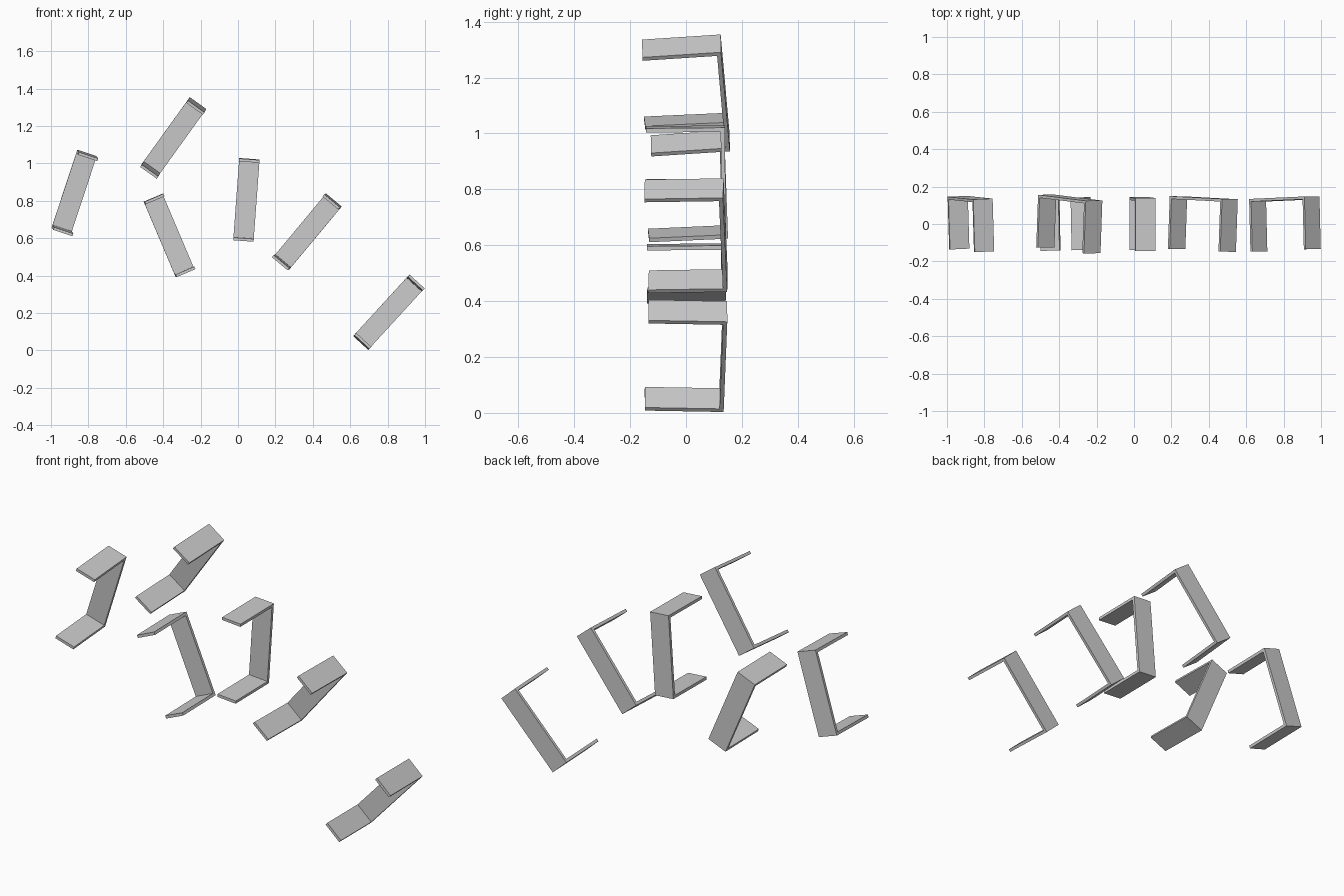
import bpy, bmesh
from math import radians, sin, cos
from mathutils import Vector, Matrix

if "Cube" in bpy.data.objects:
    bpy.data.objects.remove(bpy.data.objects["Cube"])

LENGTH, WIDTH, DEPTH, THICK = 0.438, 0.109, 0.282, 0.015


def bracket(name, x, z, lean, dx, dz):
    """C-shaped bracket, open to the front; dx and dz skew its facing direction."""
    h, d, t = LENGTH / 2, DEPTH / 2, THICK
    # C profile in (y, z), flanges pointing to -y
    profile = [(-d, -h), (d, -h), (d, h), (-d, h),
               (-d, h - t), (d - t, h - t), (d - t, -h + t), (-d, -h + t)]
    bm = bmesh.new()
    face = bm.faces.new([bm.verts.new((-WIDTH / 2, py, pz)) for py, pz in profile])
    ext = bmesh.ops.extrude_face_region(bm, geom=[face])
    bmesh.ops.translate(bm, vec=(WIDTH, 0, 0),
                        verts=[g for g in ext["geom"] if isinstance(g, bmesh.types.BMVert)])
    bmesh.ops.recalc_face_normals(bm, faces=bm.faces)
    mesh = bpy.data.meshes.new(name)
    bm.to_mesh(mesh)
    bm.free()
    obj = bpy.data.objects.new(name, mesh)
    bpy.context.collection.objects.link(obj)

    # Orientation from lean in the front plane and slight facing skew
    back = -Vector((dx, -1, dz)).normalized()
    a = radians(lean)
    up = Vector((sin(a), 0, cos(a)))
    up = (up - back * up.dot(back)).normalized()
    right = back.cross(up)
    rot = Matrix((right, back, up)).transposed().to_4x4()
    obj.matrix_world = Matrix.Translation((x, 0, z)) @ rot
    return obj


# Scattered brackets: x, z, lean angle, facing skew
bracket("bracket_far_left", -0.872, 0.842, 18.2, 0.03, -0.045)
bracket("bracket_top", -0.346, 1.136, 35.7, -0.035, -0.065)
bracket("bracket_mid_left", -0.366, 0.615, -23.0, 0.02, 0.0)
bracket("bracket_centre", 0.045, 0.805, 4.2, 0.0, -0.01)
bracket("bracket_mid_right", 0.368, 0.634, 39.8, -0.035, -0.015)
bracket("bracket_low_right", 0.807, 0.204, 42.5, 0.025, 0.018)
